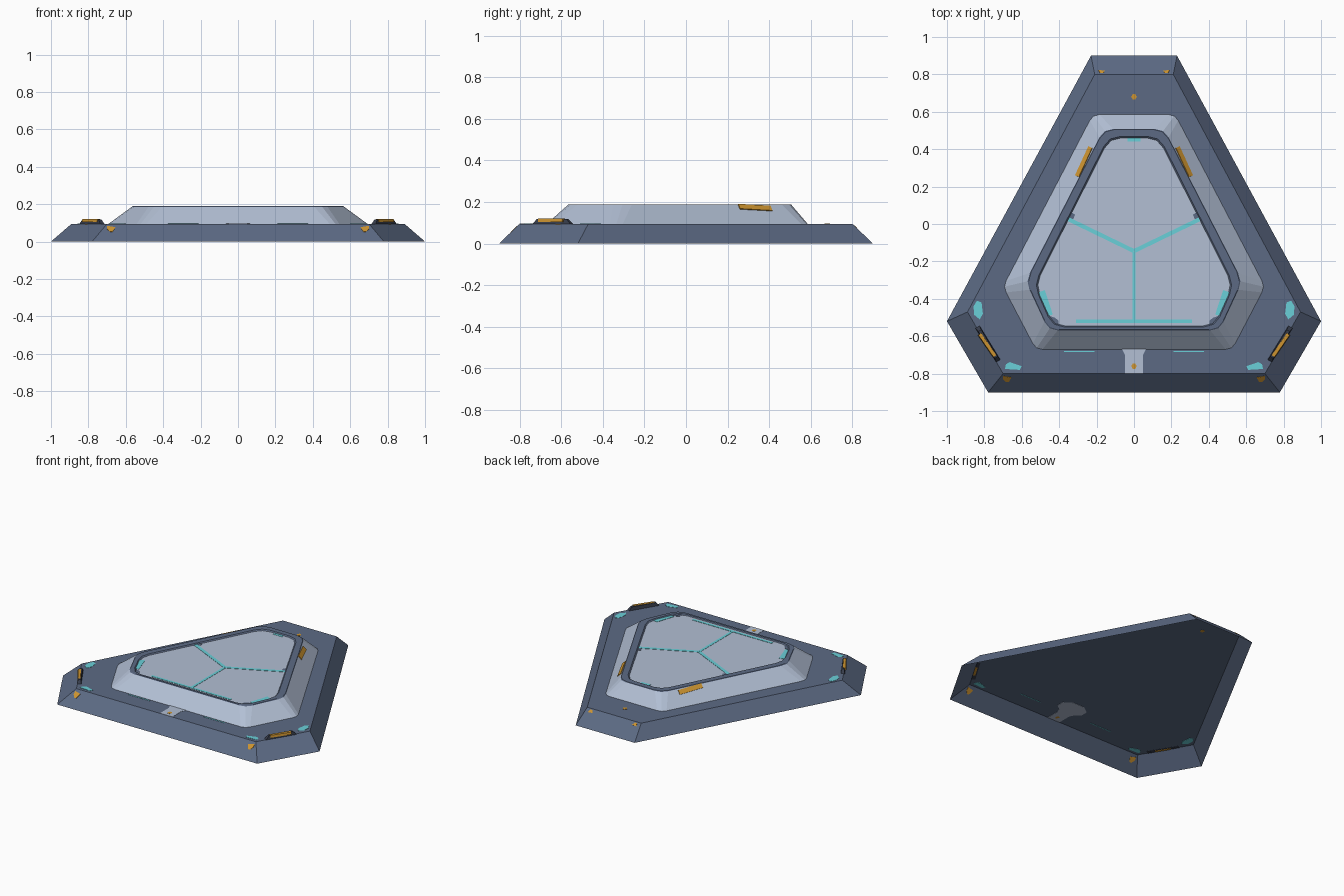
import bpy, bmesh
from mathutils import Vector

if "Cube" in bpy.data.objects:
    bpy.data.objects.remove(bpy.data.objects["Cube"])


def material(name, r, g, b):
    lin = [((c / 255 + 0.055) / 1.055) ** 2.4 for c in (r, g, b)]
    m = bpy.data.materials.new(name)
    m.diffuse_color = (*lin, 1)
    m.use_nodes = True
    m.node_tree.nodes["Principled BSDF"].inputs["Base Color"].default_value = m.diffuse_color
    return m


SLATE = material("slate blue", 92, 106, 132)
PALE = material("pale grey", 178, 191, 212)
TEAL = material("teal", 106, 208, 216)
AMBER = material("amber", 205, 148, 48)
DARK = material("dark grey", 55, 61, 76)
Z = 0.095   # top of the base
DECK = 0.182  # panel level


def finish(name, bm, mats):
    bmesh.ops.recalc_face_normals(bm, faces=bm.faces)
    me = bpy.data.meshes.new(name)
    bm.to_mesh(me)
    bm.free()
    for m in mats:
        me.materials.append(m)
    ob = bpy.data.objects.new(name, me)
    bpy.context.collection.objects.link(ob)
    return ob


def loft(name, rings, mats, bands=None, bottom=True):
    """Solid through equal-length rings of 3D points; bands give a material per level."""
    bm = bmesh.new()
    vs = [[bm.verts.new(p) for p in ring] for ring in rings]
    n = len(vs[0])
    bands = bands or [0] * len(rings)
    if bottom:
        bm.faces.new(vs[0][::-1]).material_index = bands[0]
    for k in range(len(vs) - 1):
        for i in range(n):
            j = (i + 1) % n
            f = bm.faces.new((vs[k][i], vs[k][j], vs[k + 1][j], vs[k + 1][i]))
            f.material_index = bands[k]
    bm.faces.new(vs[-1]).material_index = bands[-1]
    return finish(name, bm, mats)


def level(pts, z):
    return [Vector((x, y, z)) for x, y in pts]


def mirror_outline(half):
    return half + [(-x, y) for x, y in reversed(half)]


def soften(pts, t):
    """Cut every corner with a small three-point arc."""
    out = []
    for i, p in enumerate(pts):
        p, a, b = Vector(p), Vector(pts[i - 1]), Vector(pts[(i + 1) % len(pts)])
        s, e = p + (a - p).normalized() * t, p + (b - p).normalized() * t
        out += [s, p * 0.5 + (s + e) * 0.25, e]
    return [tuple(v) for v in out]


def plate(name, pts, mat, z=Z, plane=None, th=0.0015, sides=(1,)):
    """Thin painted plate set through a level or sloping skin, optionally mirrored in x."""
    for s in sides:
        if plane:
            a, b, c = (Vector(p) for p in plane)
            n = (b - a).cross(c - a).normalized()
            n = n if n.z > 0 else -n
            mid = [Vector((x, y, a.z - (n.x * (x - a.x) + n.y * (y - a.y)) / n.z)) for x, y in pts]
        else:
            n, mid = Vector((0, 0, 1)), level(pts, z)
        flip = lambda v: Vector((v.x * s, v.y, v.z))
        label = name if len(sides) == 1 else name + ("_right" if s > 0 else "_left")
        loft(label, [[flip(p - n * 0.0015) for p in mid], [flip(p + n * th) for p in mid]], [mat])


def strip(a, b, w):
    a, b = Vector(a), Vector(b)
    d = (b - a).normalized() * w / 2
    s = Vector((-d.y, d.x))
    return [tuple(v) for v in (a + s, a - s, b - s, b + s)]


BOTH = (1, -1)

# base: hollow shell with sloping sides, open underneath
loft("base", [
    level(mirror_outline([(0.23, 0.9), (1.0, -0.52), (0.78, -0.9)]), 0),
    level(mirror_outline([(0.21, 0.8), (0.89, -0.47), (0.70, -0.8)]), Z)], [SLATE], bottom=False)

# raised deck: pale slopes, slate rim, slightly sunken pale panel
low = mirror_outline([(0.22, 0.585), (0.70, -0.335), (0.525, -0.67)])
top = mirror_outline([(0.16, 0.505), (0.575, -0.305), (0.455, -0.565)])
mid = [tuple(Vector(a).lerp(Vector(b), 0.96)) for a, b in zip(low, top)]
inner = mirror_outline([(0.135, 0.468), (0.535, -0.325), (0.435, -0.55)])
floor = mirror_outline([(0.13, 0.46), (0.527, -0.325), (0.428, -0.545)])
loft("raised_deck", [level(soften(low, 0.035), Z), level(soften(mid, 0.05), 0.185),
                     level(soften(top, 0.055), 0.189), level(soften(inner, 0.06), 0.189),
                     level(soften(floor, 0.06), DECK)],
     [PALE, SLATE], [0, 1, 1, 1, 0], bottom=False)

# slate notches where the rim reaches into the panel
plate("rim_notch", [(0.345, 0.07), (0.315, 0.05), (0.325, 0.025), (0.37, 0.01)], SLATE, DECK, sides=BOTH)
plate("rim_corner", [(0.48, -0.47), (0.455, -0.49), (0.425, -0.5), (0.405, -0.515), (0.405, -0.546),
                     (0.44, -0.546)], SLATE, DECK, sides=BOTH)

# teal lines on the panel
plate("panel_line_centre", strip((0, -0.15), (0, -0.52), 0.018), TEAL, DECK)
plate("panel_line_arm", strip((0, -0.145), (0.35, 0.025), 0.022), TEAL, DECK, th=0.002, sides=BOTH)
plate("panel_line_front", strip((-0.31, -0.52), (0.31, -0.52), 0.018), TEAL, DECK, th=0.002)
plate("panel_line_back", strip((-0.035, 0.45), (0.035, 0.45), 0.018), TEAL, DECK)
plate("panel_mark", strip((0.495, -0.36), (0.452, -0.49), 0.038), TEAL, DECK, th=0.002, sides=BOTH)

# amber slashes on the deck side slopes
slope = ((0.22, 0.585, Z), (0.70, -0.335, Z), (0.16, 0.505, 0.1885))
plate("deck_slash", strip((0.232, 0.41), (0.303, 0.255), 0.022), AMBER, plane=slope, th=0.004, sides=BOTH)

# teal corner marks on the base top
plate("corner_mark_side", [(0.84, -0.41), (0.815, -0.42), (0.808, -0.48), (0.825, -0.51),
                           (0.855, -0.485), (0.858, -0.44)], TEAL, sides=BOTH)
plate("corner_mark_front", [(0.69, -0.775), (0.685, -0.75), (0.665, -0.738), (0.60, -0.76),
                            (0.61, -0.78)], TEAL, sides=BOTH)

# pale front tongue, spreading out below the deck, and small amber studs
plate("front_tongue", mirror_outline([(0.045, -0.55), (0.1, -0.59), (0.1, -0.64), (0.065, -0.668),
                                      (0.048, -0.70), (0.048, -0.80)]), PALE)
for name, y in (("front_stud", -0.76), ("back_stud", 0.68)):
    plate(name, mirror_outline([(0.007, y + 0.014), (0.015, y), (0.007, y - 0.014)]), AMBER, th=0.0025)

# amber marks on the front and back slopes
plate("front_corner_light", [(0.655, -0.82), (0.70, -0.812), (0.70, -0.83), (0.685, -0.845),
                             (0.67, -0.845)], AMBER,
      plane=((0, -0.9, 0), (1, -0.9, 0), (0, -0.8, Z)), sides=BOTH)
plate("back_corner_light", [(0.155, 0.82), (0.19, 0.822), (0.182, 0.806), (0.165, 0.806)], AMBER,
      plane=((0, 0.9, 0), (1, 0.9, 0), (0, 0.8, Z)), sides=BOTH)

# low vents with a dark lip at the foot of the deck front, teal line before them
for s, side in ((1, "right"), (-1, "left")):
    loft("front_vent_" + side, [
        level([(s * x, y) for x, y in strip((0.20, -0.655), (0.395, -0.655), 0.03)], Z),
        level([(s * x, y) for x, y in strip((0.22, -0.65), (0.375, -0.65), 0.012)], 0.107)],
        [DARK, SLATE], [0, 0], bottom=False)
plate("vent_line", strip((0.21, -0.681), (0.375, -0.681), 0.006), TEAL, sides=BOTH)

# thin dark bars with amber lights along the side corners
for s, side in ((1, "right"), (-1, "left")):
    bar = lambda a, b, w, z: level([(s * x, y) for x, y in strip(a, b, w)], z)
    loft("corner_bar_" + side, [bar((0.837, -0.55), (0.725, -0.733), 0.026, Z - 0.0015),
                                bar((0.825, -0.57), (0.737, -0.713), 0.018, 0.118)], [DARK])
    loft("corner_bar_light_" + side, [bar((0.825, -0.588), (0.744, -0.706), 0.024, 0.104),
                                      bar((0.825, -0.588), (0.744, -0.706), 0.018, 0.12)], [AMBER])
    plate("corner_bar_under_" + side, [(s * x, y) for x, y in strip((0.81, -0.6), (0.755, -0.69), 0.016)],
          AMBER, Z - 0.001, th=0.001)
